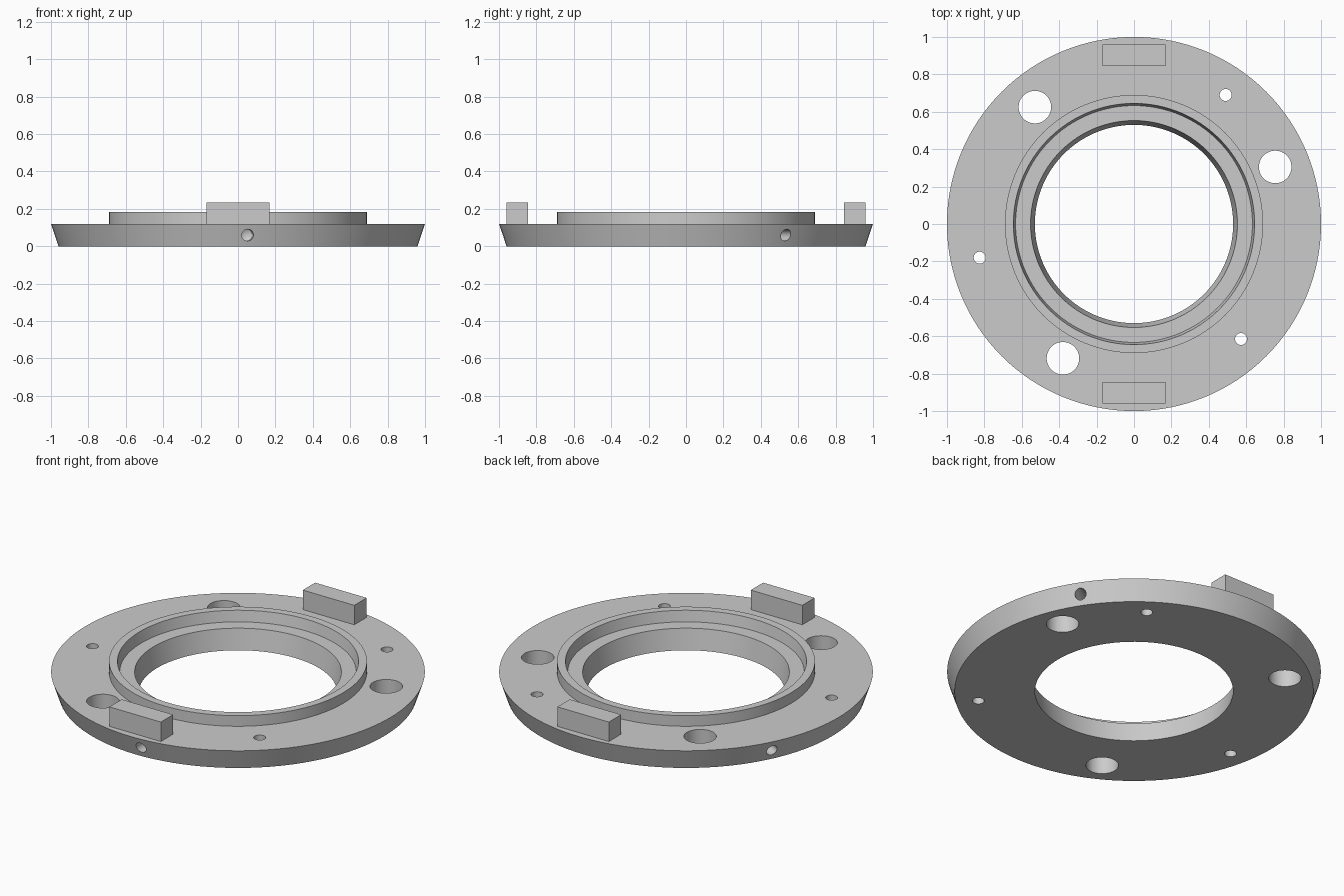
import bpy, bmesh, math
from mathutils import Matrix, Vector

cube = bpy.data.objects.get("Cube")
if cube:
    bpy.data.objects.remove(cube, do_unlink=True)

SEGMENTS = 128
GREY = (0.6, 0.6, 0.6, 1)
metal = bpy.data.materials.new("plain grey")
metal.use_nodes = True
metal.diffuse_color = GREY
metal.node_tree.nodes["Principled BSDF"].inputs["Base Color"].default_value = GREY


def make_object(name, bm):
    bmesh.ops.recalc_face_normals(bm, faces=bm.faces[:])
    mesh = bpy.data.meshes.new(name)
    bm.to_mesh(mesh)
    bm.free()
    mesh.materials.append(metal)
    obj = bpy.data.objects.new(name, mesh)
    bpy.context.collection.objects.link(obj)
    return obj


def lathe(name, profile):
    """Revolve a closed (radius, z) outline about the z axis."""
    bm = bmesh.new()
    rings = []
    for i in range(SEGMENTS):
        a = math.tau * i / SEGMENTS
        rings.append([bm.verts.new((r * math.cos(a), r * math.sin(a), z)) for r, z in profile])
    n = len(profile)
    for i, ring in enumerate(rings):
        after = rings[(i + 1) % SEGMENTS]
        for j in range(n):
            k = (j + 1) % n
            bm.faces.new((ring[j], after[j], after[k], ring[k]))
    return make_object(name, bm)


def add_cylinder(bm, radius, depth, matrix, tip=None):
    bmesh.ops.create_cone(bm, cap_ends=True, segments=48, radius1=radius,
                          radius2=radius if tip is None else tip,
                          depth=depth, matrix=matrix)


# Flange: drafted rim, raised collar, inner ledge and tapered bore
flange = lathe("flange_ring", [
    (0.53, 0), (0.96, 0), (1.0, 0.12), (0.69, 0.12),
    (0.69, 0.183), (0.645, 0.183), (0.633, 0.12), (0.553, 0.12)])

# Through holes: three large and three small
cut = bmesh.new()
for radius, spots in ((0.087, ((-0.53, 0.625), (0.755, 0.305), (-0.38, -0.718))),
                      (0.032, ((0.49, 0.69), (-0.825, -0.18), (0.572, -0.615)))):
    for x, y in spots:
        add_cylinder(cut, radius, 1, Matrix.Translation((x, y, 0)))

# Radial blind holes with drilled tips in the rim
for i in range(3):
    a = math.radians(-87 + 120 * i)
    inward = Vector((-math.cos(a), -math.sin(a), 0))
    turn = inward.to_track_quat('Z', 'Y').to_matrix().to_4x4()
    start = Vector((0, 0, 0.06)) - inward * 1.05
    length, tip = 0.17, 0.018
    bmesh.ops.create_cone(cut, cap_ends=True, segments=48, radius1=0.031, radius2=0.031,
                          depth=length, matrix=Matrix.Translation(start + inward * length / 2) @ turn)
    # Pull the inner cap into a shallow cone
    cut.faces.ensure_lookup_table()
    cap = max((f for f in cut.faces if len(f.verts) > 4),
              key=lambda f: f.calc_center_median().dot(inward) if
              abs(f.normal.dot(inward)) > 0.9 and
              (f.calc_center_median() - start - inward * length).length < 0.01 else -9)
    centre = cap.calc_center_median() + inward * tip
    poke = bmesh.ops.poke(cut, faces=[cap])
    poke["verts"][0].co = centre

cutter = make_object("hole_cutter", cut)
cutter.hide_render = True
mod = flange.modifiers.new("holes", 'BOOLEAN')
mod.operation = 'DIFFERENCE'
mod.solver = 'EXACT'
mod.object = cutter


def select_only(obj):
    bpy.ops.object.select_all(action='DESELECT')
    obj.select_set(True)
    bpy.context.view_layer.objects.active = obj


select_only(flange)
bpy.ops.object.modifier_apply(modifier=mod.name)
bpy.data.objects.remove(cutter, do_unlink=True)
bpy.ops.object.shade_smooth_by_angle(angle=math.radians(25))

# Locating blocks at the front and back
for name, y in (("front_block", -0.9025), ("back_block", 0.9025)):
    bm = bmesh.new()
    bmesh.ops.create_cube(bm, size=1, matrix=Matrix.Translation((0, y, 0.1725))
                          @ Matrix.Diagonal((0.336, 0.115, 0.125, 1)))
    make_object(name, bm)
